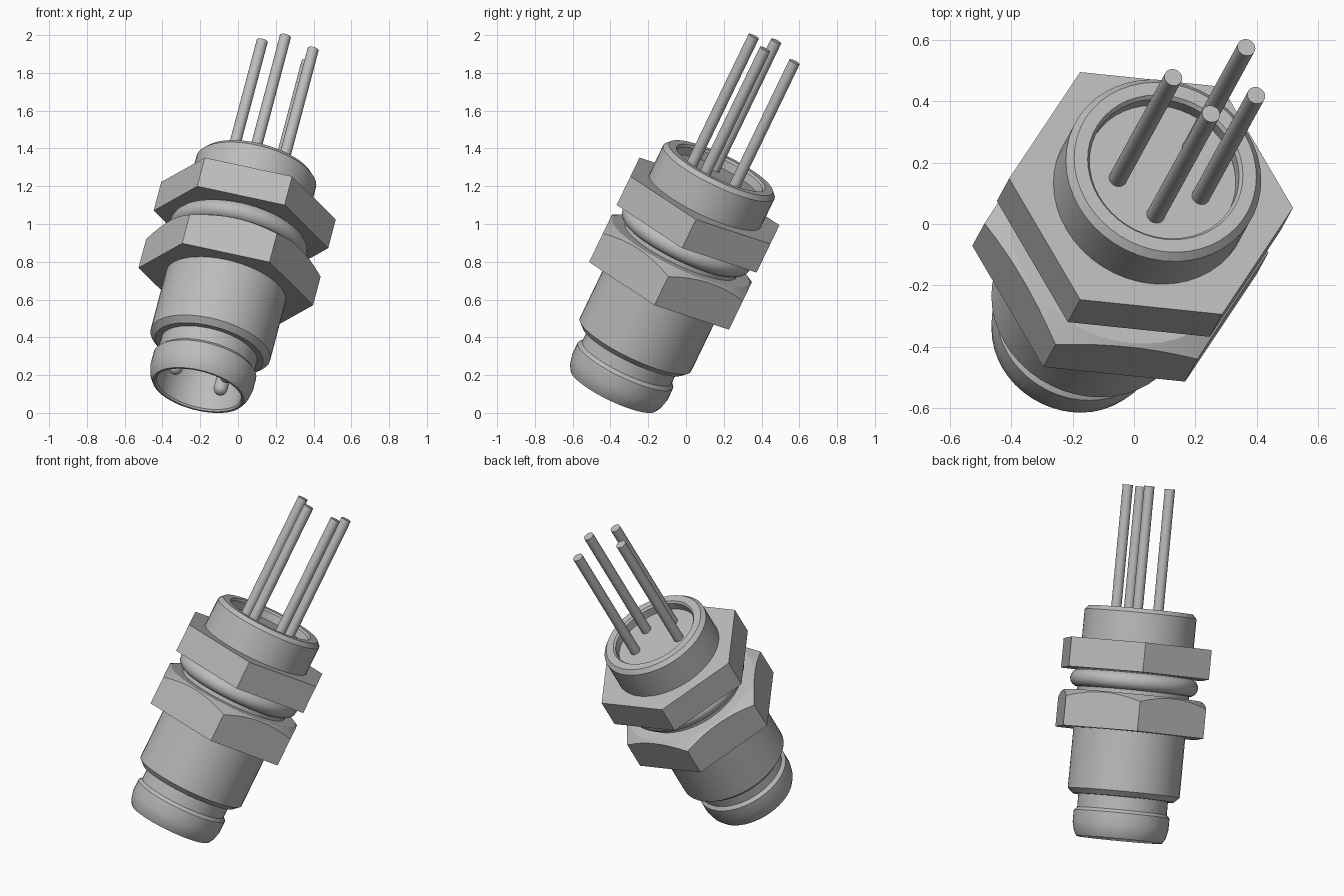
import bpy
import bmesh
import math
from mathutils import Matrix, Vector

cube = bpy.data.objects.get("Cube")
if cube:
    bpy.data.objects.remove(cube)

GREY = (0.5, 0.5, 0.5, 1.0)
metal = bpy.data.materials.new("plain grey")
metal.use_nodes = True
metal.diffuse_color = GREY
metal.node_tree.nodes["Principled BSDF"].inputs["Base Color"].default_value = GREY

# Tilted frame: local z runs along the connector, local x points at a nut corner
BASE = Vector((-0.21, -0.384, 0.12))
AXIS = Vector((0.232, 0.423, 0.876)).normalized()
SIDE = (Vector((1, 0, 0)) - AXIS * AXIS.x).normalized()
FRAME = Matrix.Translation(BASE) @ Matrix((SIDE, AXIS.cross(SIDE), AXIS)).transposed().to_4x4()


def loft(name, loops, offset=(0, 0), closed=False):
    """Skin a list of equal point loops; cap both ends unless closed."""
    bm = bmesh.new()
    rings = [[bm.verts.new((x + offset[0], y + offset[1], z)) for x, y, z in loop] for loop in loops]
    pairs = list(zip(rings, rings[1:]))
    if closed:
        pairs.append((rings[-1], rings[0]))
    n = len(rings[0])
    for low, high in pairs:
        for i in range(n):
            j = (i + 1) % n
            bm.faces.new((low[i], low[j], high[j], high[i]))
    if not closed:
        bm.faces.new(rings[0])
        bm.faces.new(rings[-1])
    bmesh.ops.recalc_face_normals(bm, faces=bm.faces)
    mesh = bpy.data.meshes.new(name)
    bm.to_mesh(mesh)
    bm.free()
    mesh.materials.append(metal)
    obj = bpy.data.objects.new(name, mesh)
    bpy.context.collection.objects.link(obj)
    obj.matrix_world = FRAME
    bpy.ops.object.select_all(action="DESELECT")
    obj.select_set(True)
    bpy.context.view_layer.objects.active = obj
    bpy.ops.object.shade_smooth_by_angle(angle=math.radians(28))
    return obj


def circle(r, z, n):
    return [(r * math.cos(t), r * math.sin(t), z) for t in (math.tau * i / n for i in range(n))]


def lathe(name, profile, n=48, **options):
    return loft(name, [circle(r, z, n) for r, z in profile], **options)


# Threaded body: socket floor, socket wall, plug, neck, collar, rear cup
lathe("body", [
    (0.23, 0.36), (0.23, 0.01), (0.237, 0), (0.25, 0), (0.268, 0.03), (0.28, 0.08),
    (0.28, 0.15), (0.262, 0.168), (0.262, 0.245), (0.295, 0.245), (0.327, 0.275),
    (0.327, 1.32), (0.305, 1.344), (0.26, 1.344), (0.25, 1.332), (0.25, 1.285)])

# Hexagonal nuts
CORNER = 0.475
FLAT = CORNER * math.cos(math.pi / 6)
lathe("rear_nut", [(CORNER, 0.972), (CORNER, 1.145)], n=6)


def hex_radius(t):
    return FLAT / math.cos(t % (math.pi / 3) - math.pi / 6)


def cone_height(r):
    return 0.80 + (CORNER - r) * math.tan(math.pi / 6)


angles = [math.tau * i / 48 for i in range(48)]
outline = [(hex_radius(t), t) for t in angles]
bottom = [(r * math.cos(t), r * math.sin(t), 0.627) for r, t in outline]
shoulder = [(r * math.cos(t), r * math.sin(t), cone_height(r)) for r, t in outline]
loft("front_nut", [bottom, shoulder, circle(0.40, cone_height(0.40), 48)])

# Sealing ring between the nuts
RING = 0.052
section = [math.tau * i / 16 for i in range(16)]
lathe("sealing_ring", [(0.322 + RING * math.cos(a), 0.918 + RING * math.sin(a)) for a in section],
      closed=True)

# Four of five places hold a wire at the rear and a pin at the front
for number, place in enumerate((0, 2, 3, 4), start=1):
    t = math.radians(47 + 72 * place)
    spot = (0.147 * math.cos(t), 0.147 * math.sin(t))
    lathe(f"wire_{number}", [(0.03, 1.28), (0.03, 2.062)], n=20, offset=spot)
    tip = [(0.037 * math.sin(a), 0.087 - 0.037 * math.cos(a))
           for a in (math.radians(d) for d in (8, 30, 50, 70, 90))]
    lathe(f"pin_{number}", tip + [(0.037, 0.37)], n=20, offset=spot)
